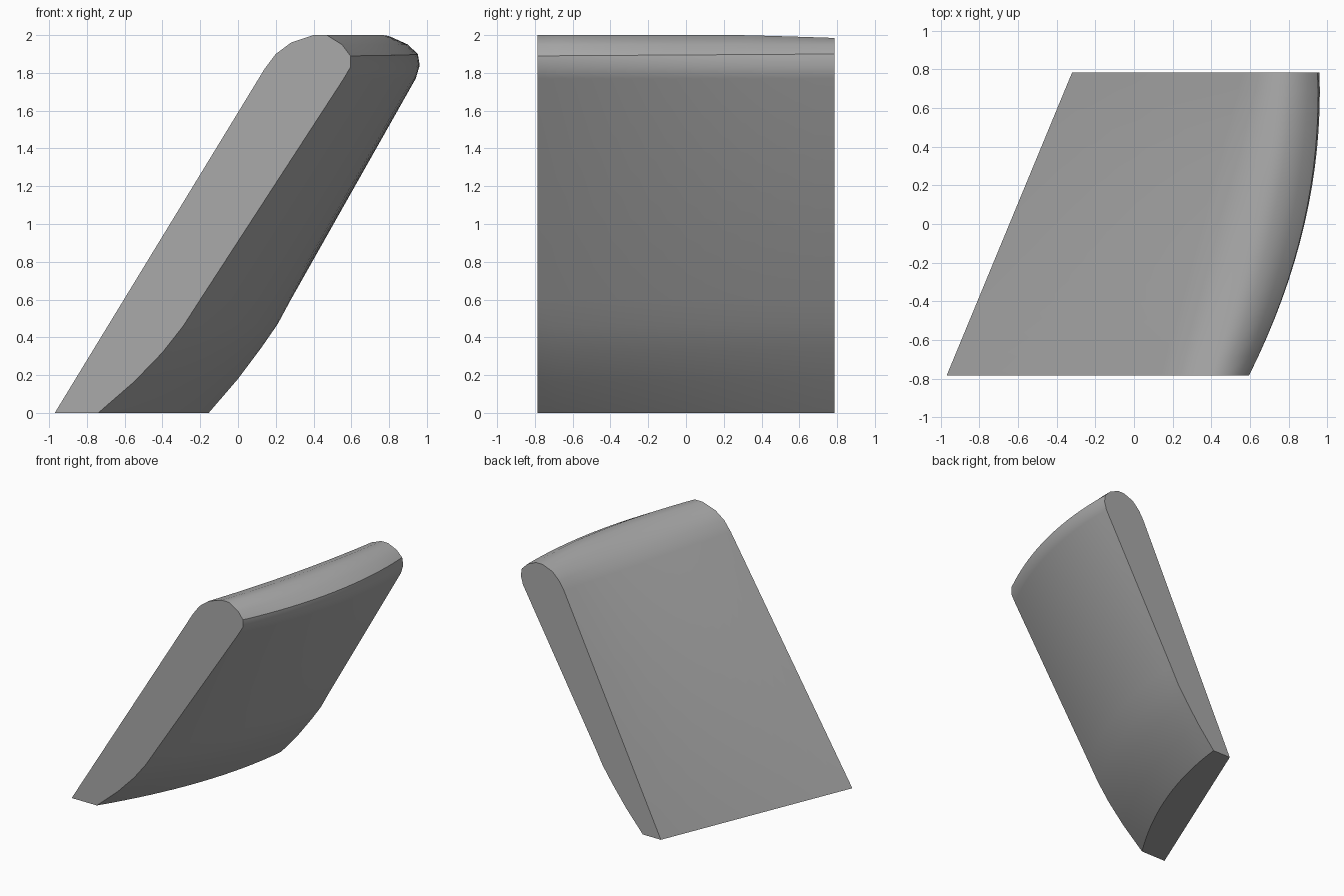
import bpy, bmesh, math
from mathutils import Vector

cube = bpy.data.objects.get("Cube")
if cube:
    bpy.data.objects.remove(cube, do_unlink=True)

# Plain grey material
grey = bpy.data.materials.new("plain_grey")
grey.use_nodes = True
colour = (0.4, 0.4, 0.4, 1)
grey.diffuse_color = colour
grey.node_tree.nodes["Principled BSDF"].inputs["Base Color"].default_value = colour

# End profiles (x, z): up the flat face, over the rounded top, down the curved face
front = [(-.97, 0), (.14, 1.82), (.2, 1.9), (.28, 1.96), (.4, 2), (.47, 2), (.55, 1.95),
         (.595, 1.89), (.595, 1.83), (.56, 1.77), (-.2, .6), (-.29, .46), (-.4, .32),
         (-.55, .165), (-.74, 0)]
back = [(-.32, 0), (.565, 1.82), (.61, 1.89), (.67, 1.95), (.76, 1.985), (.82, 1.985), (.9, 1.95),
        (.95, 1.9), (.96, 1.84), (.94, 1.77), (.28, .6), (.21, .47), (.12, .34),
        (0, .18), (-.155, 0)]
HALF_DEPTH, BULGE, STEPS = .785, .105, 16

# Loft between the ends, bowing the curved face outwards
bm = bmesh.new()
rings = []
for s in range(STEPS + 1):
    t = s / STEPS
    ring = []
    for i, (a, b) in enumerate(zip(front, back)):
        p = Vector(a).lerp(Vector(b), t)
        bow = BULGE * 4 * t * (1 - t) * min(max(i - 1, 0) / 6, 1)
        # keep the crown level while it narrows
        lift = .012 * math.sin(math.pi * t) if 3 < i < 6 else 0
        ring.append(bm.verts.new((p.x + bow, HALF_DEPTH * (2 * t - 1), min(p.y + lift, 2))))
    rings.append(ring)
n = len(front)
for r, q in zip(rings, rings[1:]):
    for i in range(n):
        j = (i + 1) % n
        bm.faces.new((r[i], r[j], q[j], q[i]))
bm.faces.new(rings[0])
bm.faces.new(rings[-1])
bmesh.ops.recalc_face_normals(bm, faces=bm.faces)
mesh = bpy.data.meshes.new("slanted_panel")
bm.to_mesh(mesh)
bm.free()
mesh.materials.append(grey)

panel = bpy.data.objects.new("slanted_panel", mesh)
bpy.context.collection.objects.link(panel)
bpy.ops.object.select_all(action='DESELECT')
panel.select_set(True)
bpy.context.view_layer.objects.active = panel
bpy.ops.object.shade_smooth_by_angle(angle=math.radians(35))
